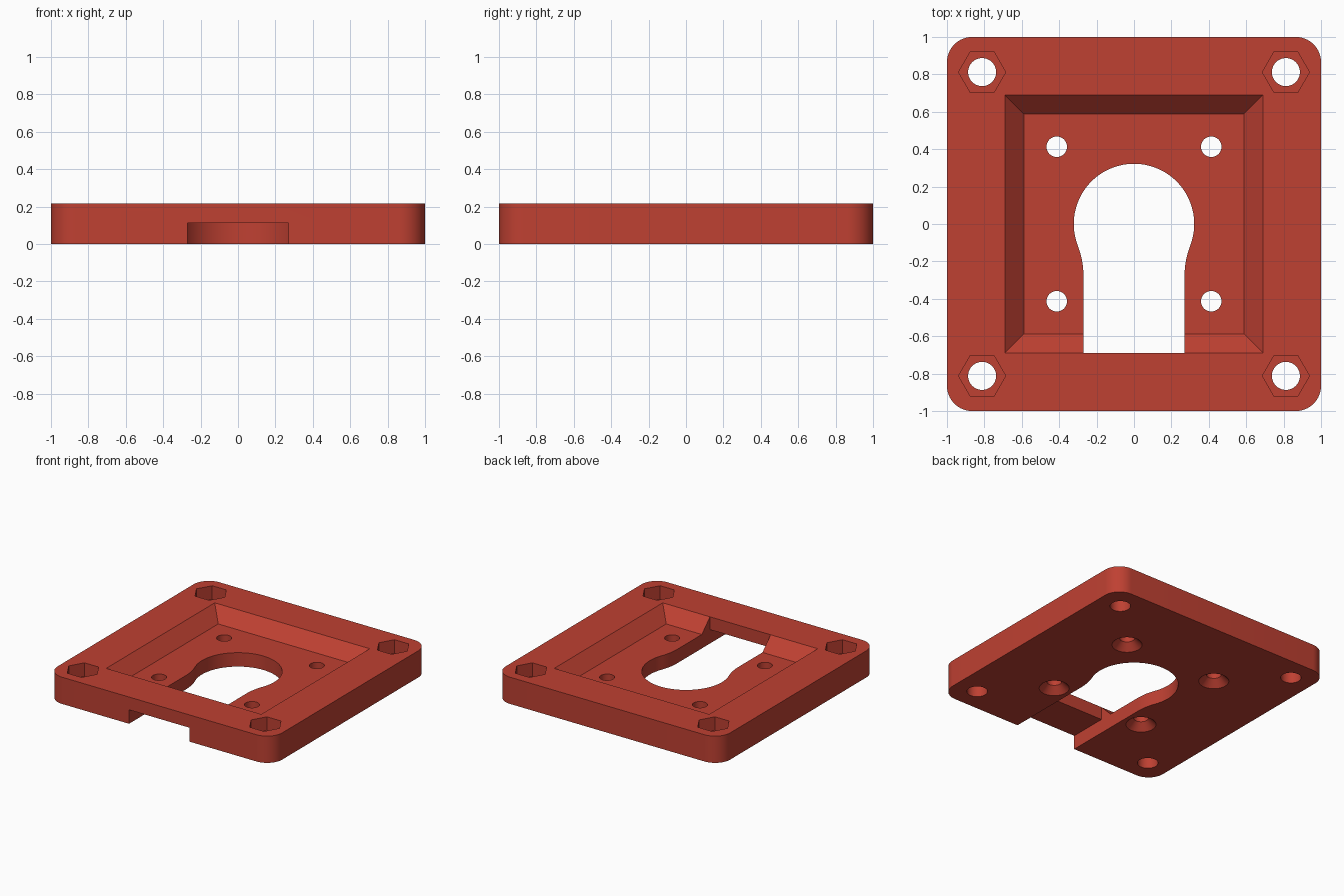
import bpy, bmesh, math

if "Cube" in bpy.data.objects:
    bpy.data.objects.remove(bpy.data.objects["Cube"])

HEIGHT, FLOOR = 0.215, 0.112      # plate top, recess floor
EPS = 0.02


def arc(cx, cy, r, a0, a1, n):
    """Points on an arc, angles in degrees."""
    return [(cx + r * math.cos(math.radians(a0 + (a1 - a0) * i / n)),
             cy + r * math.sin(math.radians(a0 + (a1 - a0) * i / n))) for i in range(n + 1)]


def loft(name, rings):
    """Closed solid through stacked outlines: [(z, points), ...]."""
    bm = bmesh.new()
    loops = [[bm.verts.new((x, y, z)) for x, y in pts] for z, pts in rings]
    n = len(loops[0])
    for lo, hi in zip(loops, loops[1:]):
        for i in range(n):
            j = (i + 1) % n
            bm.faces.new((lo[i], lo[j], hi[j], hi[i]))
    bm.faces.new(loops[0][::-1])
    bm.faces.new(loops[-1])
    bmesh.ops.recalc_face_normals(bm, faces=bm.faces)
    me = bpy.data.meshes.new(name)
    bm.to_mesh(me)
    bm.free()
    ob = bpy.data.objects.new(name, me)
    bpy.context.collection.objects.link(ob)
    return ob


def circle(x, y, r, n=40):
    return arc(x, y, r, 0, 360, n)[:-1]


def square(h):
    return [(-h, -h), (h, -h), (h, h), (-h, h)]


# Plate with rounded corners
R = 0.135
outline = []
for k, (sx, sy) in enumerate([(1, 1), (-1, 1), (-1, -1), (1, -1)]):
    outline += arc(sx * (1 - R), sy * (1 - R), R, 90 * k, 90 * k + 90, 14)
plate = loft("mounting_plate", [(0, outline), (HEIGHT, outline)])

cutters = []

# Sloped square recess
depth = HEIGHT - FLOOR
cutters.append(loft("recess_cutter", [
    (FLOOR, square(0.69 - depth)), (HEIGHT, square(0.69)),
    (HEIGHT + EPS, square(0.69 + EPS))]))

# Keyhole opening: round hole blending through fillets into a straight slot
HR, W, FY, FR = 0.322, 0.27, -0.28, 0.458
a = math.degrees(math.atan2(FY, W + FR))
right_fillet = arc(W + FR, FY, FR, 180, 180 + a, 10)
left_fillet = [(-x, y) for x, y in reversed(right_fillet)]
keyhole = ([(-W, -0.69), (W, -0.69)] + right_fillet
           + arc(0, 0, HR, a, 180 - a, 64)[1:-1] + left_fillet)
cutters.append(loft("keyhole_cutter", [(-EPS, keyhole), (HEIGHT + EPS, keyhole)]))

# Slot running out under the front rim
slot = [(-W, -1.1), (W, -1.1), (W, -0.6), (-W, -0.6)]
cutters.append(loft("slot_cutter", [(-EPS, slot), (FLOOR, slot)]))

for sx in (-1, 1):
    for sy in (-1, 1):
        # Corner bolt hole with hexagonal nut pocket
        x, y = 0.812 * sx, 0.812 * sy
        c = circle(x, y, 0.075)
        cutters.append(loft("bolt_cutter", [(-EPS, c), (HEIGHT + EPS, c)]))
        h = circle(x, y, 0.126, 6)
        cutters.append(loft("nut_cutter", [(HEIGHT - 0.108, h), (HEIGHT + EPS, h)]))
        # Inner screw hole, countersunk from below
        x, y = 0.413 * sx, 0.413 * sy
        small = circle(x, y, 0.055)
        cutters.append(loft("screw_cutter", [
            (-EPS, circle(x, y, 0.11 + EPS)), (0.055, small), (HEIGHT, small)]))

# Cut everything out of the plate
for c in cutters:
    m = plate.modifiers.new(c.name, 'BOOLEAN')
    m.operation, m.solver, m.object = 'DIFFERENCE', 'EXACT', c
bpy.context.view_layer.objects.active = plate
plate.select_set(True)
for m in list(plate.modifiers):
    bpy.ops.object.modifier_apply(modifier=m.name)
for c in cutters:
    bpy.data.objects.remove(c, do_unlink=True)

# Colour and shading
red = bpy.data.materials.new("brick_red")
red.diffuse_color = (0.52, 0.052, 0.032, 1)
red.use_nodes = True
red.node_tree.nodes["Principled BSDF"].inputs["Base Color"].default_value = red.diffuse_color
plate.data.materials.clear()
plate.data.materials.append(red)
bpy.ops.object.shade_smooth_by_angle(angle=math.radians(30))
